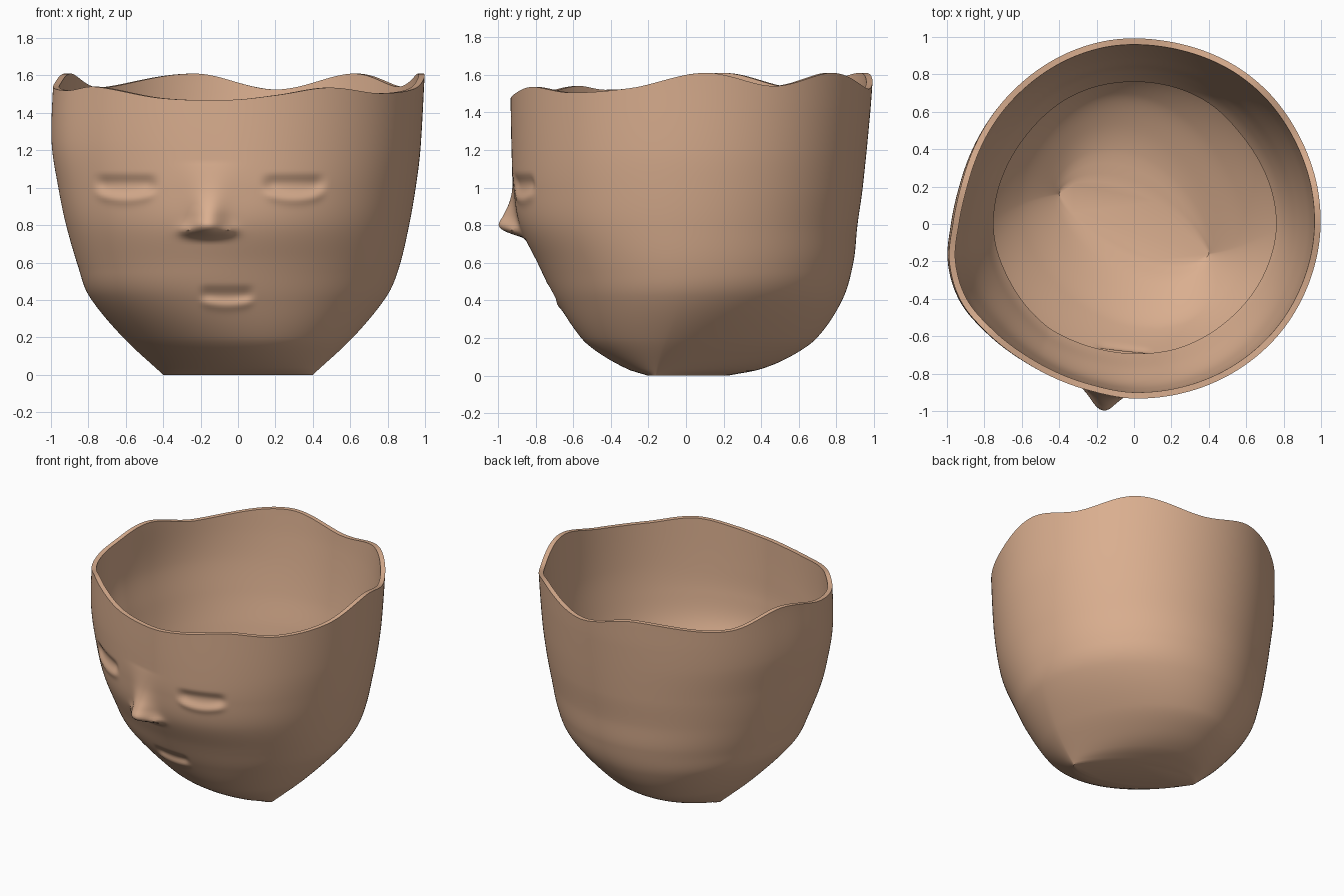
import bpy, bmesh, math
from math import sin, cos, pi, exp

if "Cube" in bpy.data.objects:
    bpy.data.objects.remove(bpy.data.objects["Cube"])


def curve(points, t):
    """Smooth interpolation through (position, value) points."""
    if t <= points[0][0]:
        return points[0][1]
    if t >= points[-1][0]:
        return points[-1][1]
    for i in range(len(points) - 1):
        (a, va), (b, vb) = points[i], points[i + 1]
        if t <= b:
            p = points[max(i - 1, 0)]
            q = points[min(i + 2, len(points) - 1)]
            h = b - a
            ma = (vb - p[1]) / (b - p[0]) * h
            mb = (q[1] - va) / (q[0] - a) * h
            s = (t - a) / h
            return (va * (2*s**3 - 3*s*s + 1) + ma * (s**3 - 2*s*s + s)
                    + vb * (3*s*s - 2*s**3) + mb * (s**3 - s*s))


def ring(points):
    """Repeat angle points so the curve closes."""
    return ([(a - 360, v) for a, v in points] + points
            + [(a + 360, v) for a, v in points])


# Vertical profiles of the four sides: (height, reach)
RIGHT = [(0, .40), (.2, .615), (.42, .795), (.57, .86), (.8, .915), (1, .95), (1.2, .975), (1.6, .998)]
LEFT = [(0, .40), (.2, .615), (.42, .795), (.57, .85), (.8, .91), (1, .945), (1.25, .978), (1.6, .968)]
FRONT = [(0, .15), (.03, .27), (.115, .44), (.2, .55), (.4, .69), (.6, .79), (.8, .885), (1, .918), (1.2, .928), (1.6, .935)]
BACK = [(0, .18), (.03, .36), (.1, .54), (.2, .69), (.4, .83), (.6, .89), (.8, .912), (1, .94), (1.4, .98), (1.6, .995)]

# Wavy rim height, uneven outline and lower edge of the liner by angle
RIM = ring([(6, 1.61), (28, 1.54), (51, 1.61), (78, 1.525), (104, 1.61), (144, 1.535),
            (168, 1.61), (190, 1.54), (207, 1.52), (219, 1.54), (245, 1.478),
            (268, 1.47), (282, 1.495), (299, 1.535), (319, 1.505), (342, 1.53)])
OUTLINE = ring([(0, 1), (45, 1.01), (90, 1), (135, .98), (165, .975), (180, 1), (192, 1.04),
                (205, 1.05), (218, 1.02), (235, .99), (255, .985), (270, 1), (315, 1.005), (340, 1)])
LINER = ring([(0, .76), (38, .745), (60, .76), (90, .76), (115, .76), (143, .745), (183, .75),
              (205, .73), (236, .715), (270, .70), (310, .715), (340, .745)])

# Nose projection and half width by height
NOSE = [(.705, 0), (.73, .02), (.75, .07), (.77, .115), (.80, .132), (.85, .095), (.92, .05), (1.0, .022), (1.14, 0)]
NOSE_W = [(.7, .11), (.77, .10), (.85, .085), (1, .10), (1.1, .12)]


def step(a, b, t):
    s = min(max((t - a) / (b - a), 0), 1)
    return s * s * (3 - 2 * s)


def lidded(x, z, centre, top, half, height, depth):
    """Closed lid or lip: soft recess under a straight top, rounded fold below."""
    u = (x - centre) / half
    if abs(u) > 1.25:
        return 0
    bottom = top - height * (1 - .35 * u * u)
    w = 1 - step(half * .65, half * 1.1, abs(x - centre))
    low = top - .03
    recess = step(top + .035, low, z) if z > low else step(bottom - .02, low, z)
    fold = exp(-((z - bottom) / .03) ** 2)
    return w * (.01 * fold - depth * recess)


def lids(x, z):
    return (lidded(x, z, -.60, 1.05, .17, .11, .02)
            + lidded(x, z, .30, 1.05, .17, .11, .02)
            + lidded(x, z, -.06, .455, .15, .08, .018))


def nose(x, z):
    d = curve(NOSE, z) * exp(-(abs(x + .16) / curve(NOSE_W, z)) ** 2.2)
    for cx in (-.27, -.05):     # nostril wings
        d += .02 * exp(-((x - cx) / .04) ** 2 - ((z - .77) / .025) ** 2)
    return d


def wall(a, z):
    """Point on the plain outer wall."""
    c, s = cos(a), sin(a)
    low = max(0, 1 - z / .55) ** 2
    p = 1 + .4 * low                          # pointed base ends
    rx = curve(RIGHT if c > 0 else LEFT, z)
    ry = curve(BACK if s > 0 else FRONT, z)
    m = 1 + (curve(OUTLINE, math.degrees(a)) - 1) * step(.1, 1.2, z)
    x = rx * c * m
    return x, math.copysign(ry * abs(s) ** p, s) * m - .4 * low * x   # skewed base


N, ROWS, IN_ROWS, WALL, EDGE = 320, 115, 50, .033, .45
bm = bmesh.new()
rings = []
angles = [2 * pi * i / N for i in range(N)]
rims = [curve(RIM, math.degrees(a)) for a in angles]


def height(u, rim):
    return 1.5 * u + (rim - 1.5) * u ** 6


# Outer wall with the face
for j in range(ROWS + 1):
    u = (j / ROWS) ** 1.1
    row = []
    for a, rim in zip(angles, rims):
        z = height(u, rim)
        x, y = wall(a, z)
        if y < -.3 and .3 < z < 1.2:
            d = lids(x, z) + nose(x, z)
            r = math.hypot(x, y)
            x, y = x + .35 * d * x / r, max(y - d, -1.0)
        row.append(bm.verts.new((x, y, z)))
    rings.append(row)

# Smooth inner liner from the rim down to its open lower edge
for j in range(IN_ROWS, -1, -1):
    u = EDGE / 1.5 + (1 - EDGE / 1.5) * j / IN_ROWS
    row = []
    for a, rim in zip(angles, rims):
        z = height(u, rim)
        x, y = wall(a, z)
        ex, ey = wall(a, EDGE)
        gap = math.hypot(ex, ey) - curve(LINER, math.degrees(math.atan2(ey, ex)) % 360)
        t = WALL + (max(gap, .025) - WALL) * (1 - j / IN_ROWS) ** 2
        k = 1 - t / math.hypot(x, y)
        row.append(bm.verts.new((x * k, y * k, z)))
    rings.append(row)

for lo, hi in zip(rings, rings[1:]):
    for i in range(N):
        k = (i + 1) % N
        bm.faces.new((lo[i], lo[k], hi[k], hi[i]))
bm.faces.new(rings[0][::-1])      # underside

mesh = bpy.data.meshes.new("face_pot")
bm.to_mesh(mesh)
bm.free()
pot = bpy.data.objects.new("face_pot", mesh)
bpy.context.collection.objects.link(pot)

clay = bpy.data.materials.new("terracotta_clay")
clay.diffuse_color = (.70, .425, .275, 1)
clay.use_nodes = True
clay.node_tree.nodes["Principled BSDF"].inputs["Base Color"].default_value = clay.diffuse_color
mesh.materials.append(clay)

bpy.context.view_layer.objects.active = pot
pot.select_set(True)
bpy.ops.object.shade_smooth_by_angle(angle=math.radians(40))
